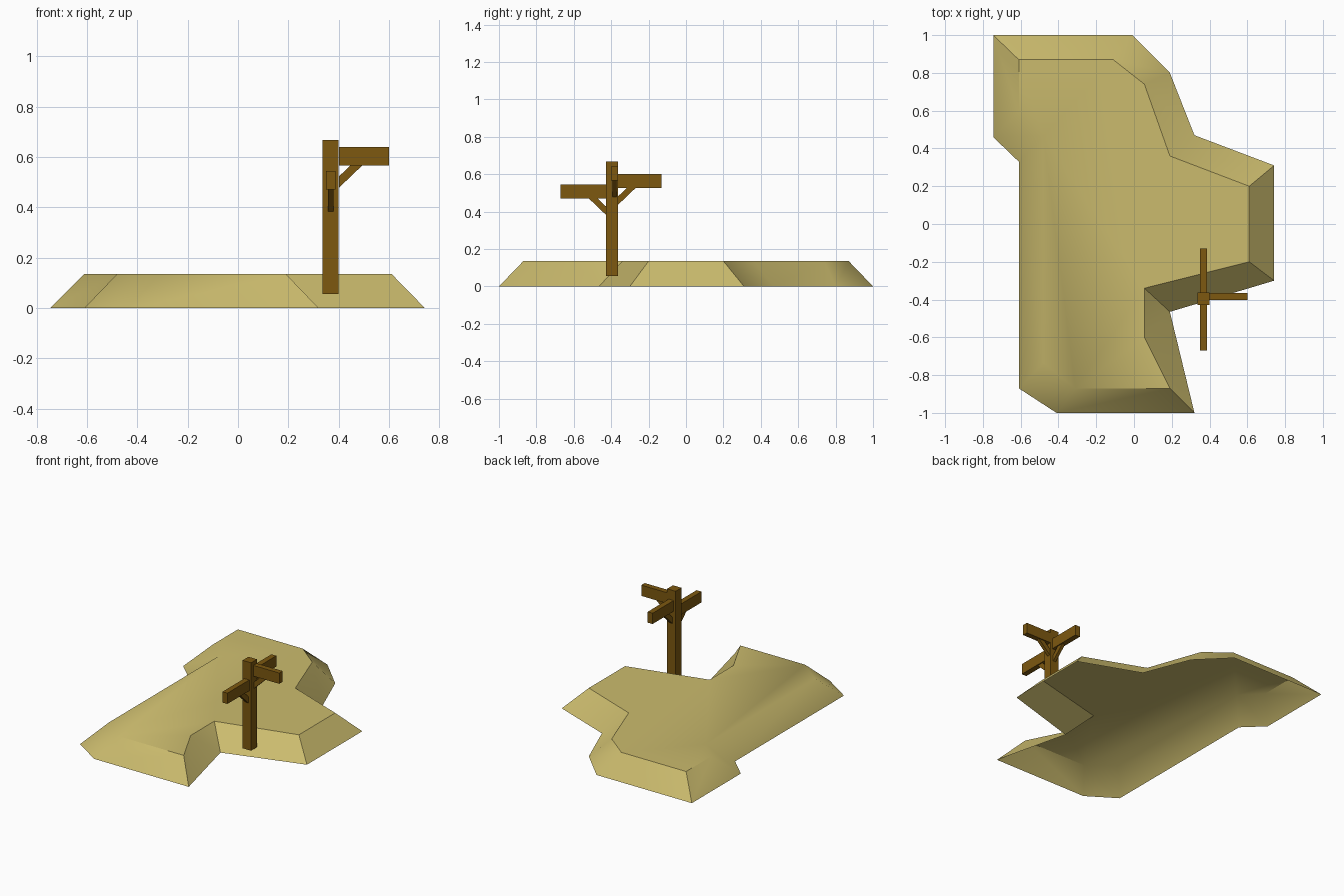
import bpy, bmesh, math
from mathutils import Matrix, Vector

if "Cube" in bpy.data.objects:
    bpy.data.objects.remove(bpy.data.objects["Cube"])

def material(name, rgb):
    m = bpy.data.materials.new(name)
    m.diffuse_color = (*rgb, 1)
    m.use_nodes = True
    m.node_tree.nodes["Principled BSDF"].inputs["Base Color"].default_value = m.diffuse_color
    return m

SAND = material("sand", (0.60, 0.50, 0.155))
WOOD = material("wood", (0.205, 0.098, 0.005))

def finish(bm, name, mat):
    me = bpy.data.meshes.new(name)
    bm.to_mesh(me)
    bm.free()
    ob = bpy.data.objects.new(name, me)
    bpy.context.collection.objects.link(ob)
    me.materials.append(mat)
    return ob

def box(name, x, y, z):
    bm = bmesh.new()
    bmesh.ops.create_cube(bm, size=1)
    for v in bm.verts:
        v.co = [r[0] if c < 0 else r[1] for c, r in zip(v.co, (x, y, z))]
    return finish(bm, name, WOOD)

# Sand mound: rim corner and matching ground corner, clockwise, open underneath
H = 0.135
pairs = [((-.61, .87), (-.745, 1)), ((-.11, .87), (-.01, 1)),
         ((.055, .74), (.19, .80)), ((.19, .36), (.32, .47)),
         ((.61, .20), (.742, .31)), ((.61, -.20), (.742, -.30)),
         ((.055, -.34), (.19, -.465)), ((.055, -.60), (.19, -.465)),
         ((.19, -.87), (.32, -1)), ((-.31, -.87), (-.41, -1)),
         ((-.48, -.735), (-.61, -.87)), ((-.48, .465), (-.61, .33)),
         ((-.61, .595), (-.745, .46))][::-1]
bm = bmesh.new()
top = [bm.verts.new((*t, H)) for t, _ in pairs]
ground = []
for i, (_, g) in enumerate(pairs):
    same = i and g == pairs[i - 1][1]
    ground.append(ground[-1] if same else bm.verts.new((*g, 0)))
bm.faces.new(top)
for i in range(len(pairs)):
    j = (i + 1) % len(pairs)
    loop = [ground[i], ground[j], top[j], top[i]]
    bm.faces.new(list(dict.fromkeys(loop)))
mound = finish(bm, "sand_mound", SAND)
bpy.context.view_layer.objects.active = mound
mound.select_set(True)
bpy.ops.object.shade_smooth_by_angle(angle=math.radians(38))

# Signpost
CX, CY = 0.368, -0.395
box("post", (.335, .40), (-.428, -.363), (.055, .668))

# Three arms, each with a diagonal brace, turned round the post
def arm(name, angle, length, z, side):
    start = 0.0325
    place = Matrix.Translation((CX, CY, 0)) @ Matrix.Rotation(math.radians(angle), 4, 'Z')
    ob = box(name, (start, length), (side - .019, side + .019), (z, z + .075))
    ob.data.transform(place)
    bm = bmesh.new()
    prof = [(start, z - .088), (start + .092, z), (start + .045, z), (start, z - .043)]
    f = bm.faces.new([bm.verts.new((x, side - .011, h)) for x, h in prof])
    ext = bmesh.ops.extrude_face_region(bm, geom=[f])
    for v in ext["geom"]:
        if isinstance(v, bmesh.types.BMVert):
            v.co += Vector((0, .022, 0))
    bmesh.ops.recalc_face_normals(bm, faces=bm.faces)
    bm.transform(place)
    finish(bm, name + "_brace", WOOD)

arm("right_arm", 0, .232, .565, .012)
arm("back_arm", 90, .265, .525, 0)
arm("front_arm", -90, .275, .47, 0)
